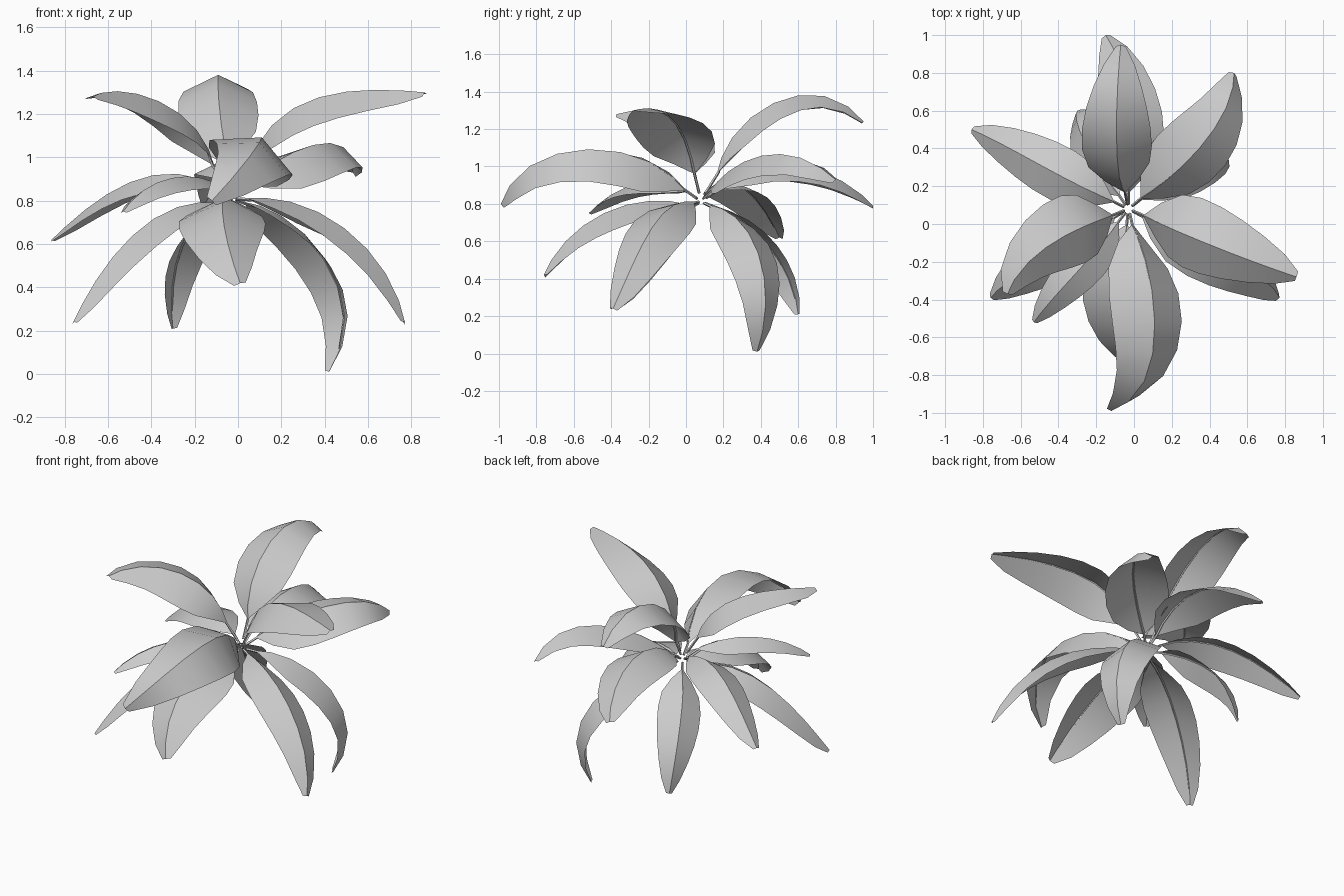
import bpy, bmesh, math
from mathutils import Vector

old = bpy.data.objects.get("Cube")
if old:
    bpy.data.objects.remove(old, do_unlink=True)

grey = bpy.data.materials.new("leaf_grey")
grey.use_nodes = True
colour = (0.6, 0.6, 0.6, 1)
grey.diffuse_color = colour
grey.node_tree.nodes["Principled BSDF"].inputs["Base Color"].default_value = colour

UP = Vector((0, 0, 1))
HEART = Vector((-0.03, 0.08, 0.81))
# Blade outline: position along the midrib, share of the half width
OUTLINE = ((0, 0.06), (0.08, 0.48), (0.2, 0.88), (0.34, 1), (0.48, 0.98),
           (0.62, 0.87), (0.76, 0.69), (0.9, 0.44), (1, 0.14))


def through(points, t):
    """Point at t on a smooth curve passing through the given points."""
    knots = [0]
    for a, b in zip(points, points[1:]):
        knots.append(knots[-1] + (b - a).length)
    knots = [k / knots[-1] for k in knots]
    result = Vector()
    for i, p in enumerate(points):
        weight = 1
        for j, k in enumerate(knots):
            if j != i:
                weight *= (t - k) / (knots[i] - k)
        result += p * weight
    return result


def finish(name, bm):
    mesh = bpy.data.meshes.new(name)
    bm.normal_update()
    bm.to_mesh(mesh)
    bm.free()
    mesh.materials.append(grey)
    obj = bpy.data.objects.new(name, mesh)
    bpy.context.collection.objects.link(obj)
    bpy.ops.object.select_all(action="DESELECT")
    obj.select_set(True)
    bpy.context.view_layer.objects.active = obj
    bpy.ops.object.shade_smooth_by_angle(angle=math.radians(35))


def stem(name, path):
    """Thin tapering four-sided tube along the path."""
    bm = bmesh.new()
    rings = []
    for i, p in enumerate(path):
        along = path[min(i + 1, len(path) - 1)] - path[max(i - 1, 0)]
        a = along.cross(UP).normalized()
        b = a.cross(along).normalized()
        r = 0.008 * (1 - 0.8 * i / len(path))
        rings.append([bm.verts.new(p + s * r) for s in (a, b, -a, -b)])
    for low, high in zip(rings, rings[1:]):
        for k in range(4):
            bm.faces.new((low[k], low[k - 1], high[k - 1], high[k]))
    bm.faces.new(rings[0])
    bm.faces.new(rings[-1][::-1])
    bmesh.ops.recalc_face_normals(bm, faces=bm.faces)
    finish(name, bm)


def leaf(name, base_z, half, roll, *points):
    """Arched blade folded along its midrib, with the stem running beneath."""
    points = [Vector(p) for p in points]
    out = points[0] - HEART
    out.z = 0
    out.normalize()
    base = HEART + out * 0.09
    base.z = base_z
    points.insert(0, base)
    chord = points[-1] - base
    chord.z = 0
    side0 = chord.cross(UP).normalized()

    bm = bmesh.new()
    rows, rib = [], []
    for t, share in OUTLINE:
        centre = through(points, t)
        along = (through(points, t + 0.01) - through(points, t - 0.01)).normalized()
        side = (side0 - along * side0.dot(along)).normalized()
        normal = side.cross(along)
        side, normal = (side * math.cos(roll) + normal * math.sin(roll),
                        normal * math.cos(roll) - side * math.sin(roll))
        w = half * share
        drop = normal * w * 0.5
        rows.append([bm.verts.new(p) for p in
                     (centre - side * w - drop, centre, centre + side * w - drop)])
        rib.append(centre - normal * 0.006)
    for low, high in zip(rows, rows[1:]):
        for k in (0, 1):
            bm.faces.new((low[k], low[k + 1], high[k + 1], high[k]))
    finish(name + "_leaf", bm)
    stem(name + "_stem", [HEART + out * 0.025 + UP * (base_z - HEART.z) * 0.3] + rib[:-1])


# Upper leaves
leaf("upper_back", .97, .185, 0, (-.09, .37, 1.28), (-.09, .65, 1.385), (-.07, .95, 1.24))
leaf("upper_left", .97, .195, -.24, (.28, -.06, 1.24), (.58, -.18, 1.31), (.86, -.28, 1.3))
leaf("upper_right", .97, .19, .24, (-.28, -.02, 1.21), (-.5, -.15, 1.3), (-.67, -.37, 1.28))

# Middle leaves
leaf("middle_back", .88, .18, 0, (-.02, .45, 1.01), (-.06, .78, .95), (-.15, 1, .79))
leaf("middle_back_left", .88, .19, -.2, (.27, .32, 1.03), (.46, .56, 1.06), (.53, .8, .93))
leaf("middle_front", .88, .205, .42, (.09, -.32, 1.07), (.1, -.68, 1.07), (-.12, -.99, .8))
leaf("middle_back_right", .87, .145, .1, (-.38, .25, .92), (-.62, .38, .82), (-.86, .5, .62))
leaf("middle_front_right", .87, .115, 0, (-.2, -.14, .91), (-.38, -.34, .88), (-.53, -.52, .75))

# Lower leaves
leaf("lower_left", .81, .16, .27, (.32, -.1, .77), (.62, -.25, .55), (.77, -.39, .24))
leaf("lower_right", .79, .15, -.1, (-.33, -.1, .75), (-.57, -.24, .55), (-.76, -.39, .24))
leaf("lower_front", .8, .2, 0, (-.07, -.3, .8), (-.06, -.58, .66), (.01, -.76, .42))
leaf("lower_back_left", .79, .16, 0, (.27, .31, .68), (.47, .42, .39), (.42, .38, .01))
leaf("lower_back_right", .79, .13, .35, (-.2, .32, .7), (-.29, .5, .5), (-.3, .6, .21))
